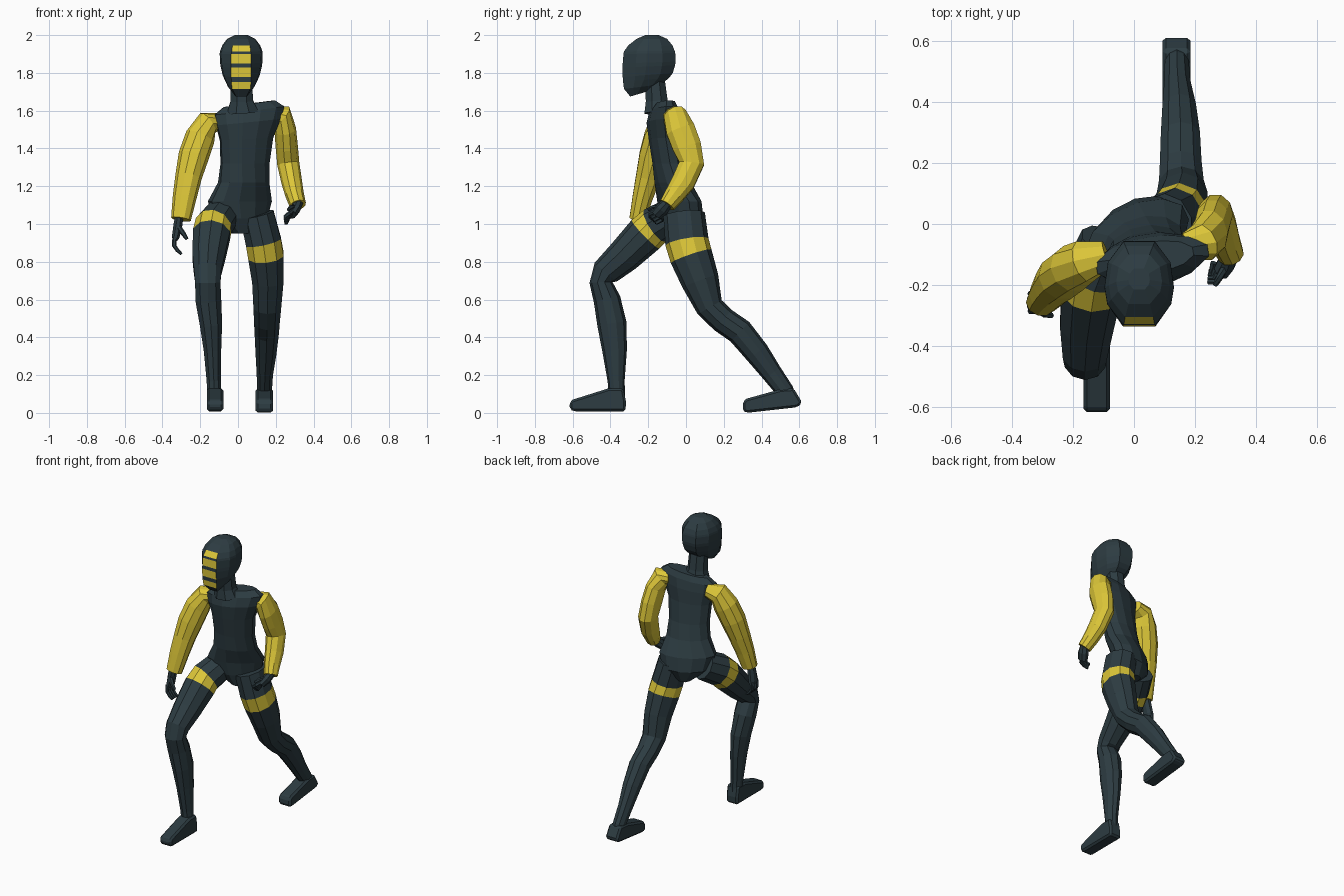
import bpy, bmesh, math
from mathutils import Vector


def material(name, rgb):
    m = bpy.data.materials.new(name)
    m.diffuse_color = (*rgb, 1)
    return m


DARK = material("dark slate", (0.026, 0.045, 0.054))
YELLOW = material("yellow", (0.72, 0.57, 0.04))


def loft(name, rings, mat=DARK, paint=None):
    """Skin a list of equal point rings; paint(row, side) picks the second colour."""
    bm = bmesh.new()
    vs = [[bm.verts.new(p) for p in r] for r in rings]
    n = len(rings[0])
    for i in range(len(vs) - 1):
        for j in range(n):
            k = (j + 1) % n
            f = bm.faces.new((vs[i][j], vs[i][k], vs[i + 1][k], vs[i + 1][j]))
            if paint and paint(i, j):
                f.material_index = 1
    bm.faces.new(vs[0])
    bm.faces.new(vs[-1])
    bmesh.ops.recalc_face_normals(bm, faces=bm.faces)
    me = bpy.data.meshes.new(name)
    bm.to_mesh(me)
    bm.free()
    me.materials.append(mat)
    me.materials.append(YELLOW)
    ob = bpy.data.objects.new(name, me)
    bpy.context.collection.objects.link(ob)
    return ob


def ring(c, u, v, a, b, n):
    k = 1 / math.cos(math.pi / n)
    return [c + u * (a * k * math.cos((j + .5) * math.tau / n))
            + v * (b * k * math.sin((j + .5) * math.tau / n)) for j in range(n)]


def tube(name, path, ref, mat=DARK, n=8, paint=None):
    """Tube through (x, y, z, radius along ref, other radius)."""
    ps = [Vector(p[:3]) for p in path]
    ref = Vector(ref)
    rings = []
    for i, p in enumerate(path):
        t = (ps[min(i + 1, len(ps) - 1)] - ps[max(i - 1, 0)]).normalized()
        u = (ref - t * ref.dot(t)).normalized()
        rings.append(ring(ps[i], u, t.cross(u), p[3], p[4], n))
    return loft(name, rings, mat, paint)


X, Y = (1, 0, 0), (0, 1, 0)

# torso: centre, half width, half depth, yaw, sideways slope
torso = []
for x, y, z, w, d, yaw, roll in [
        (.02, -.02, .95, .05, .07, 25, 0), (.01, -.02, 1.03, .15, .095, 27, 0),
        (.01, -.035, 1.12, .175, .095, 25, 0), (.03, -.07, 1.22, .135, .09, 18, 0),
        (.037, -.09, 1.32, .128, .082, 12, 0), (.045, -.11, 1.45, .14, .082, 10, .05),
        (.055, -.118, 1.54, .17, .085, 9, .1), (.06, -.115, 1.60, .185, .072, 9, .12),
        (.06, -.11, 1.637, .135, .05, 9, .13)]:
    a = math.radians(yaw)
    torso.append(ring(Vector((x, y, z)), Vector((math.cos(a), math.sin(a), roll)),
                      Vector((-math.sin(a), math.cos(a), 0)), w, d, 12))
loft("torso", torso)

# neck
tube("neck", [(.025, -.15, 1.59, .085, .07), (.02, -.155, 1.65, .06, .058),
              (.018, -.165, 1.78, .055, .05)], X)

# head: front height, back height, half width, front y, back y, front panel half width
head = []
for zf, zb, w, yf, yb, fw in [
        (1.675, 1.70, .038, -.295, -.21, .028), (1.715, 1.74, .07, -.328, -.13, .048),
        (1.752, 1.775, .087, -.333, -.088, .052), (1.778, 1.80, .098, -.335, -.07, .053),
        (1.828, 1.84, .109, -.336, -.058, .053), (1.85, 1.86, .112, -.335, -.055, .053),
        (1.90, 1.905, .114, -.331, -.057, .053), (1.914, 1.917, .112, -.328, -.06, .05),
        (1.946, 1.946, .10, -.305, -.072, .046), (1.98, 1.98, .075, -.262, -.10, .035),
        (2.0, 2.0, .035, -.215, -.145, .018)]:
    d = yb - yf
    pts = []
    for px, t in [(-fw, 0), (fw, 0), (w * .92, .25), (w, .45), (w * .9, .75), (w * .45, 1),
                  (-w * .45, 1), (-w * .9, .75), (-w, .45), (-w * .92, .25)]:
        pts.append(Vector((.017 + px, yf + d * t, zf + (zb - zf) * t)))
    head.append(pts)
loft("head", head, paint=lambda i, j: j == 0 and i in (1, 3, 5, 7))

# sleeves
tube("right_sleeve", [(.17, -.075, 1.58, .045, .045), (.225, -.06, 1.575, .062, .062),
                      (.25, -.03, 1.50, .077, .055), (.258, .005, 1.41, .076, .056),
                      (.266, .03, 1.32, .066, .056), (.285, -.015, 1.22, .062, .052),
                      (.30, -.06, 1.155, .052, .047), (.317, -.10, 1.10, .042, .042)],
     Y, YELLOW, 10)
tube("left_sleeve", [(-.09, -.10, 1.545, .045, .04), (-.16, -.122, 1.535, .068, .062),
                     (-.20, -.145, 1.46, .076, .076), (-.235, -.172, 1.36, .075, .077),
                     (-.262, -.20, 1.25, .065, .067), (-.283, -.23, 1.14, .053, .06),
                     (-.302, -.257, 1.025, .043, .05)], Y, YELLOW, 10)

# hands: palm, four fingers and a thumb
tube("left_palm", [(-.31, -.257, 1.05, .028, .02), (-.317, -.257, 1.0, .032, .024),
                   (-.33, -.257, .93, .038, .02), (-.333, -.257, .915, .034, .014)], Y)
for k in range(4):
    y = -.285 + k * .019
    tube("left_finger", [(-.335, y, .93, .009, .011), (-.338, y, .885, .009, .01),
                         (-.32, y, .86, .008, .009), (-.298, y, .84, .006, .006)], Y, n=6)
tube("left_thumb", [(-.315, -.28, .985, .012, .012), (-.29, -.295, .95, .011, .011),
                    (-.27, -.30, .92, .008, .008)], Y, n=6)
tube("right_palm", [(.32, -.095, 1.115, .026, .024), (.305, -.125, 1.08, .034, .026),
                    (.285, -.155, 1.05, .03, .022)], Y)
for k in range(4):
    o = k * .016
    tube("right_finger", [(.29 - o * .6, -.16 + o * .7, 1.07 - o, .01, .01),
                          (.27 - o * .3, -.19 + o * .7, 1.055 - o, .01, .01),
                          (.245, -.19 + o * .7, 1.035 - o * .6, .008, .008)], Y, n=6)
tube("right_thumb", [(.305, -.13, 1.09, .012, .012), (.28, -.175, 1.09, .01, .01),
                     (.265, -.20, 1.075, .007, .007)], Y, n=6)

# legs with a coloured thigh band
tube("left_leg", [(-.085, -.06, 1.05, .09, .09), (-.13, -.165, .99, .097, .098),
                  (-.14, -.215, .945, .098, .10), (-.155, -.33, .83, .087, .087),
                  (-.161, -.425, .745, .072, .073), (-.16, -.45, .69, .067, .058),
                  (-.157, -.418, .60, .068, .068), (-.143, -.392, .47, .059, .074),
                  (-.135, -.378, .33, .046, .062), (-.128, -.37, .17, .038, .043),
                  (-.125, -.365, .08, .037, .04)], X, n=10, paint=lambda i, j: i == 1)
tube("right_leg", [(.10, -.01, 1.05, .09, .105), (.135, .005, .905, .094, .11),
                   (.148, .027, .83, .094, .108), (.158, .075, .70, .083, .096),
                   (.155, .125, .56, .073, .07), (.153, .195, .492, .068, .067),
                   (.152, .285, .43, .064, .068), (.148, .375, .32, .055, .063),
                   (.142, .455, .21, .043, .052), (.14, .525, .115, .039, .045),
                   (.14, .55, .07, .034, .036)], X, n=10, paint=lambda i, j: i == 1)


# feet: side profile stretched across x, with chamfered edges
def foot(name, profile, x0, x1):
    ob = loft(name, [[Vector((x, y, z)) for y, z in profile] for x in (x0, x1)])
    bev = ob.modifiers.new("chamfer", 'BEVEL')
    bev.width = .014
    bev.segments = 1


foot("left_foot", [(-.615, .02), (-.595, .008), (-.32, .008), (-.318, .06), (-.332, .13),
                   (-.41, .13), (-.60, .07), (-.617, .055)], -.165, -.078)
foot("right_foot", [(.30, .012), (.32, 0), (.59, .03), (.615, .055), (.57, .13),
                    (.50, .125), (.32, .075), (.302, .06)], .093, .185)
